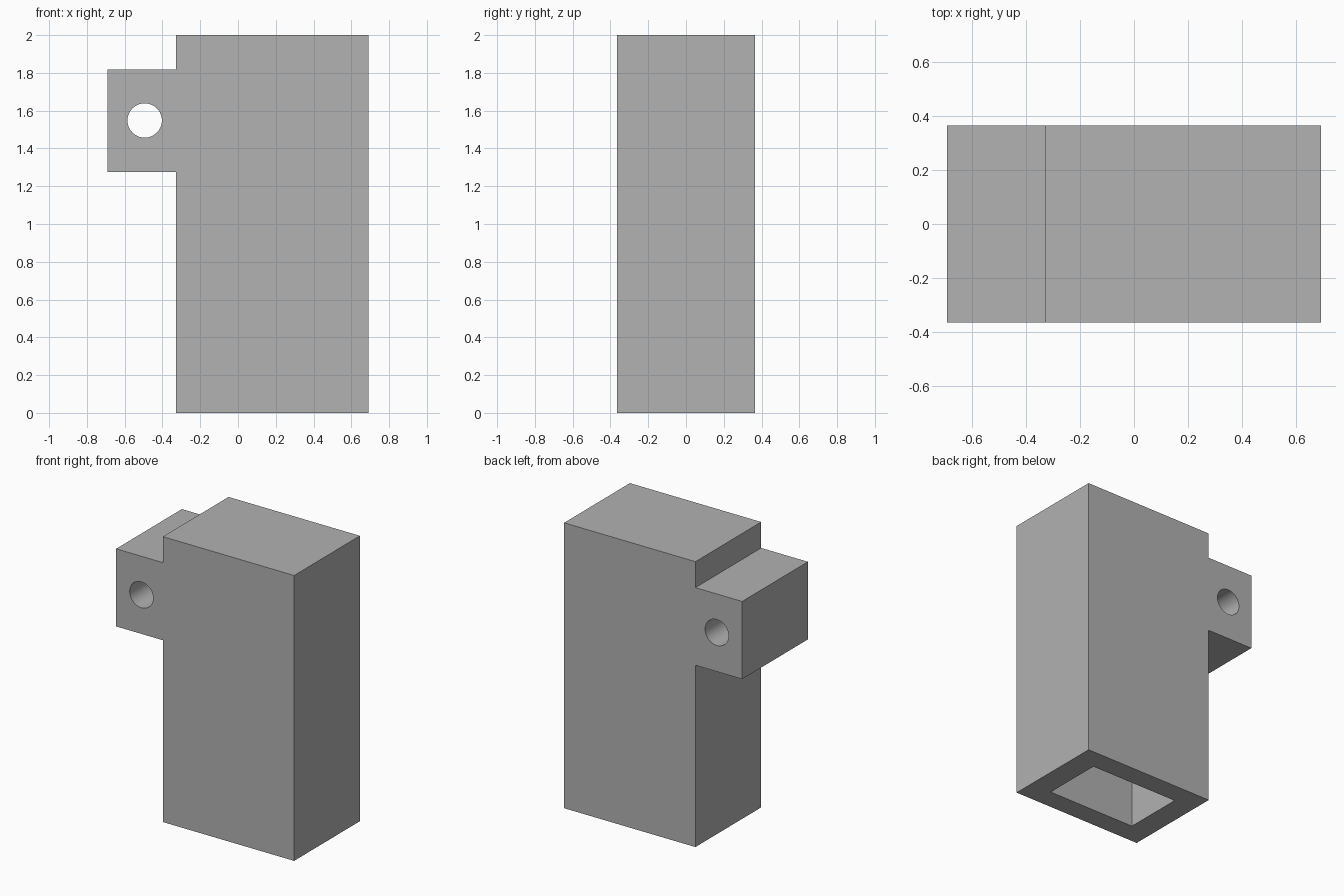
import bpy
import bmesh
import math
from mathutils import Matrix, Vector

default_cube = bpy.data.objects.get("Cube")
if default_cube:
    bpy.data.objects.remove(default_cube, do_unlink=True)

# Main dimensions
HALF_X, HALF_Y, HEIGHT = 0.69, 0.364, 2.0
BODY_LEFT = -0.328
LUG_LOW, LUG_HIGH = 1.274, 1.818
WALL_X, WALL_Y, CAVITY_TOP = 0.165, 0.148, 1.82
HOLE_X, HOLE_Z, HOLE_R = -0.494, 1.548, 0.091

grey = bpy.data.materials.new("plain grey")
grey.use_nodes = True
colour = (0.445, 0.445, 0.445, 1)
grey.diffuse_color = colour
grey.node_tree.nodes["Principled BSDF"].inputs["Base Color"].default_value = colour


def make_object(name, bm):
    bmesh.ops.recalc_face_normals(bm, faces=bm.faces)
    mesh = bpy.data.meshes.new(name)
    bm.to_mesh(mesh)
    bm.free()
    mesh.materials.append(grey)
    obj = bpy.data.objects.new(name, mesh)
    bpy.context.collection.objects.link(obj)
    return obj


def cut(target, cutter):
    mod = target.modifiers.new(cutter.name, 'BOOLEAN')
    mod.operation = 'DIFFERENCE'
    mod.solver = 'EXACT'
    mod.object = cutter
    cutter.hide_render = True
    bpy.context.view_layer.objects.active = target
    bpy.ops.object.modifier_apply(modifier=mod.name)
    bpy.data.objects.remove(cutter, do_unlink=True)


# Body and side lug as one extruded outline
outline = [(BODY_LEFT, 0), (HALF_X, 0), (HALF_X, HEIGHT), (BODY_LEFT, HEIGHT),
           (BODY_LEFT, LUG_HIGH), (-HALF_X, LUG_HIGH),
           (-HALF_X, LUG_LOW), (BODY_LEFT, LUG_LOW)]
bm = bmesh.new()
face = bm.faces.new([bm.verts.new((x, -HALF_Y, z)) for x, z in outline])
sweep = bmesh.ops.extrude_face_region(bm, geom=[face])
moved = [v for v in sweep["geom"] if isinstance(v, bmesh.types.BMVert)]
bmesh.ops.translate(bm, verts=moved, vec=(0, 2 * HALF_Y, 0))
body = make_object("hollow_body_with_lug", bm)

# Rectangular socket open at the bottom
low = Vector((BODY_LEFT + WALL_X, -HALF_Y + WALL_Y, -0.2))
high = Vector((HALF_X - WALL_X, HALF_Y - WALL_Y, CAVITY_TOP))
bm = bmesh.new()
bmesh.ops.create_cube(bm, size=1, matrix=Matrix.Translation((low + high) / 2)
                      @ Matrix.Diagonal((high - low).to_4d()))
cut(body, make_object("socket_cutter", bm))

# Round pin hole through the lug, front to back
bm = bmesh.new()
bmesh.ops.create_cone(bm, cap_ends=True, segments=48, radius1=HOLE_R, radius2=HOLE_R,
                      depth=2, matrix=Matrix.Translation((HOLE_X, 0, HOLE_Z))
                      @ Matrix.Rotation(math.pi / 2, 4, 'X'))
cut(body, make_object("pin_hole_cutter", bm))

# Smooth hole wall, crisp edges elsewhere
bpy.ops.object.select_all(action='DESELECT')
body.select_set(True)
bpy.context.view_layer.objects.active = body
bpy.ops.object.shade_smooth_by_angle(angle=math.radians(30))
